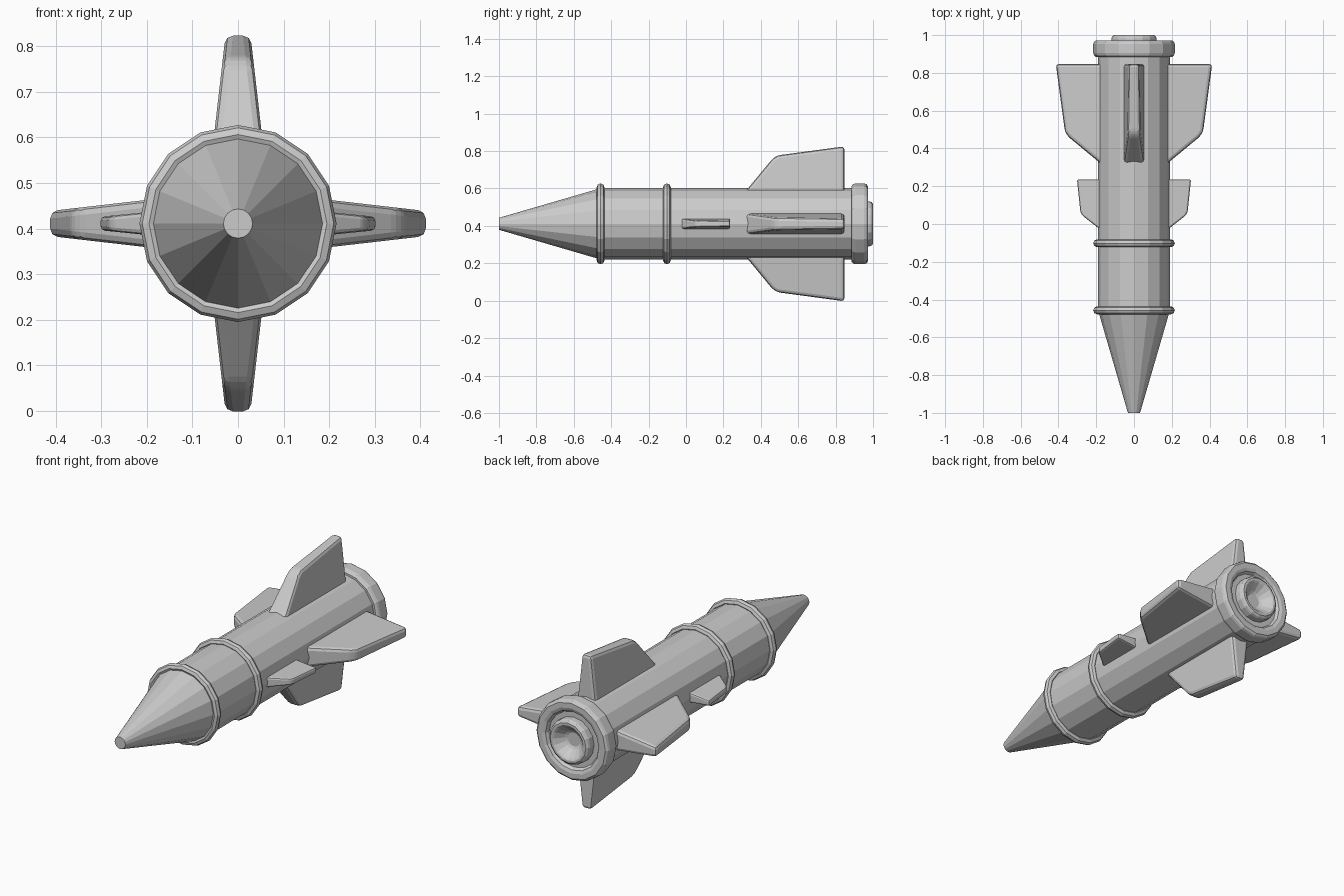
import bpy, bmesh
from math import pi, sin, cos
from mathutils import Matrix, Vector

if "Cube" in bpy.data.objects:
    bpy.data.objects.remove(bpy.data.objects["Cube"])

CZ = 0.411      # height of the long axis
SIDES = 16


def finish(name, bm):
    bmesh.ops.recalc_face_normals(bm, faces=bm.faces[:])
    me = bpy.data.meshes.new(name)
    bm.to_mesh(me)
    bm.free()
    ob = bpy.data.objects.new(name, me)
    bpy.context.collection.objects.link(ob)
    return ob


def lathe(name, profile, closed=False):
    """Revolve (radius, y) points around the long axis."""
    bm = bmesh.new()
    rings = []
    for r, y in profile:
        rings.append([bm.verts.new((r * sin(2 * pi * i / SIDES), y,
                                    CZ + r * cos(2 * pi * i / SIDES)))
                      for i in range(SIDES)])
    pairs = list(zip(rings, rings[1:]))
    if closed:
        pairs.append((rings[-1], rings[0]))
    else:
        bm.faces.new(rings[0])
        bm.faces.new(rings[-1])
    for a, b in pairs:
        for i in range(SIDES):
            j = (i + 1) % SIDES
            bm.faces.new((a[i], a[j], b[j], b[i]))
    return finish(name, bm)


def fin(name, outline, thickness, bevel, angle):
    """Tapered, rounded fin; outline is (radius, y), thickness maps radius to half width."""
    bm = bmesh.new()
    left, right = [[bm.verts.new((r, y, s * thickness(r))) for r, y in outline]
                   for s in (-1, 1)]
    bm.faces.new(left)
    bm.faces.new(right)
    n = len(outline)
    for i in range(n):
        j = (i + 1) % n
        bm.faces.new((left[i], left[j], right[j], right[i]))
    bmesh.ops.recalc_face_normals(bm, faces=bm.faces[:])
    bmesh.ops.bevel(bm, geom=bm.edges[:], offset=bevel, segments=2, profile=0.5,
                    affect='EDGES', clamp_overlap=True)
    bm.transform(Matrix.Translation(Vector((0, 0, CZ))) @ Matrix.Rotation(angle, 4, 'Y'))
    return finish(name, bm)


# Body tube and blunt-tipped nose cone
lathe("body", [(0.191, -0.46), (0.191, 0.90)])
lathe("nose_cone", [(0.032, -1.0), (0.191, -0.455)])

# Two thin bands around the body
for name, y in (("front_band", -0.457), ("middle_band", -0.102)):
    lathe(name, [(0.195 + 0.021 * cos(k * pi / 4), y + 0.021 * sin(k * pi / 4))
                 for k in range(8)], closed=True)

# Thick rounded collar at the tail
lathe("tail_collar", [(0.18, 0.885), (0.202, 0.885), (0.212, 0.893), (0.216, 0.905),
                      (0.216, 0.952), (0.212, 0.964), (0.202, 0.972), (0.175, 0.972),
                      (0.158, 0.966), (0.148, 0.95)])

# Exhaust nozzle with a funnel and a small core
lathe("nozzle", [(0.12, 0.93), (0.12, 0.982), (0.116, 0.993), (0.106, 1.0),
                 (0.094, 1.0), (0.085, 0.994), (0.05, 0.957), (0.022, 0.942),
                 (0.018, 0.95)])

# Four large tail fins
big = [(0.10, 0.257), (0.348, 0.462), (0.366, 0.49), (0.414, 0.847), (0.10, 0.847)]
for k, side in enumerate(("right", "bottom", "left", "top")):
    fin("tail_fin_" + side, big, lambda r: 0.053 - 0.115 * (r - 0.19), 0.017, k * pi / 2)

# Two small side fins
small = [(0.12, -0.075), (0.274, 0.045), (0.284, 0.065), (0.302, 0.236), (0.12, 0.236)]
for side, a in (("right", 0), ("left", pi)):
    fin("small_fin_" + side, small, lambda r: 0.026 - 0.10 * (r - 0.19), 0.009, a)
